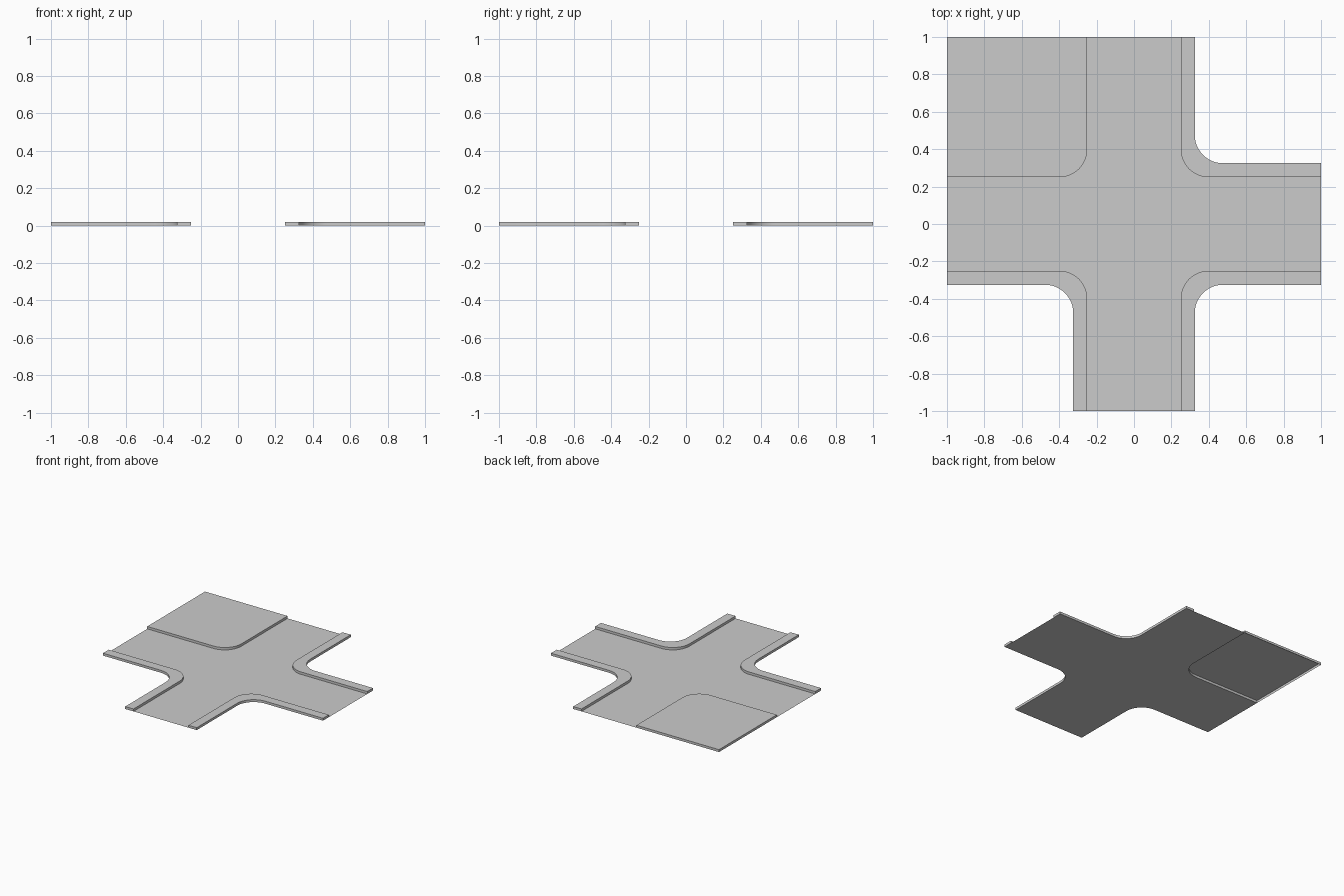
import bpy, bmesh, math
from mathutils import Matrix

if "Cube" in bpy.data.objects:
    bpy.data.objects.remove(bpy.data.objects["Cube"])

HALF_ROAD = 0.25      # road centre to kerb
OUTER = 0.325         # road centre to back of the narrow pavement
RADIUS = 0.15         # corner rounding
HEIGHT = 0.02         # kerb height
SEGS = 12


def corner_path(a):
    """Rounded corner line in the +x +y quarter, from x=1 round to y=1."""
    c = a + RADIUS
    arc = []
    for i in range(SEGS + 1):
        t = math.radians(270 - 90 * i / SEGS)
        arc.append((c + RADIUS * math.cos(t), c + RADIUS * math.sin(t)))
    return [(1, a)] + arc + [(a, 1)]


def turn(points, k):
    """Rotate 2D points by k quarter turns."""
    for _ in range(k):
        points = [(-y, x) for x, y in points]
    return points


def finish(bm, name):
    mesh = bpy.data.meshes.new(name)
    bm.to_mesh(mesh)
    bm.free()
    obj = bpy.data.objects.new(name, mesh)
    bpy.context.collection.objects.link(obj)
    bpy.context.view_layer.objects.active = obj
    bpy.ops.object.select_all(action='DESELECT')
    obj.select_set(True)
    bpy.ops.object.shade_smooth_by_angle(angle=math.radians(30))
    return obj


def raised(name, faces, k):
    """Raise flat outlines to kerb height; the hidden underside stays open."""
    bm = bmesh.new()
    for pts in faces:
        bm.faces.new([bm.verts.new((x, y, 0)) for x, y in pts])
    bmesh.ops.remove_doubles(bm, verts=bm.verts, dist=1e-5)
    base = list(bm.faces)
    res = bmesh.ops.extrude_face_region(bm, geom=base, use_keep_orig=True)
    for v in [g for g in res['geom'] if isinstance(g, bmesh.types.BMVert)]:
        v.co.z = HEIGHT
    bmesh.ops.recalc_face_normals(bm, faces=bm.faces)
    bottom = [f for f in bm.faces if all(v.co.z < 1e-6 for v in f.verts)]
    bmesh.ops.delete(bm, geom=bottom, context='FACES_ONLY')
    bm.transform(Matrix.Rotation(k * math.pi / 2, 4, 'Z'))
    return finish(bm, name)


# road sheet, running under the three narrow pavements
outline = []
for k in range(4):
    outline += turn(corner_path(HALF_ROAD if k == 1 else OUTER), k)
bm = bmesh.new()
face = bm.faces.new([bm.verts.new((x, y, 0)) for x, y in outline])
face.normal_update()
if face.normal.z < 0:
    face.normal_flip()
finish(bm, "road")

# narrow pavements round three corners
inner, outer = corner_path(HALF_ROAD), corner_path(OUTER)
strips = [(inner[i], outer[i], outer[i + 1], inner[i + 1])
          for i in range(len(inner) - 1)]
for name, k in (("pavement_back_right", 0), ("pavement_front_left", 2),
                ("pavement_front_right", 3)):
    raised(name, strips, k)

# full corner plot
raised("corner_plot", [inner + [(1, 1)]], 1)
